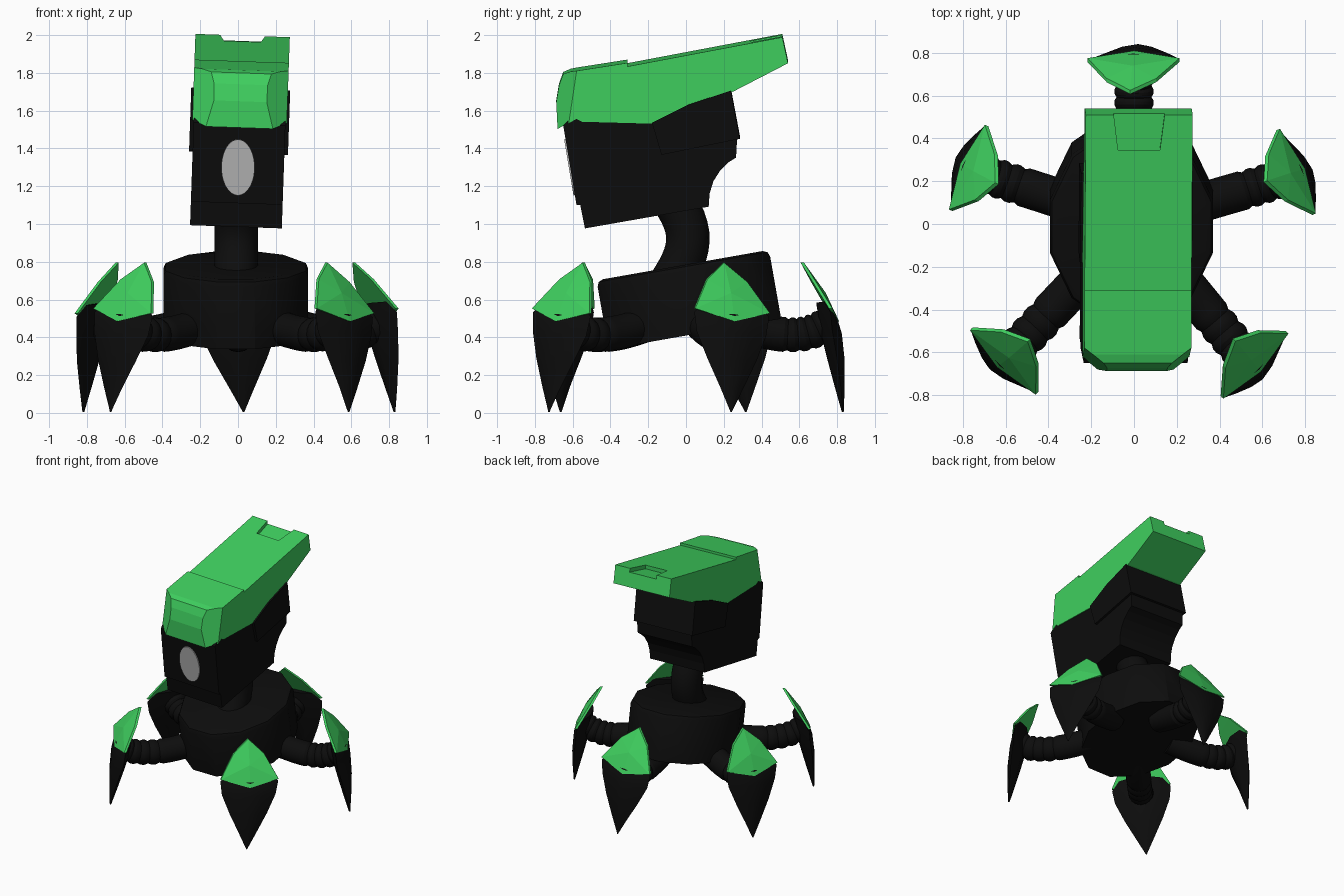
import bpy, bmesh
from math import radians, cos, sin, pi
from mathutils import Vector, Matrix
from mathutils.geometry import interpolate_bezier

if "Cube" in bpy.data.objects:
    bpy.data.objects.remove(bpy.data.objects["Cube"])


def material(name, color):
    m = bpy.data.materials.new(name)
    m.use_nodes = True
    m.diffuse_color = (*color, 1)
    m.node_tree.nodes["Principled BSDF"].inputs["Base Color"].default_value = (*color, 1)
    return m


black = material("matte black", (0.004, 0.004, 0.004))
green = material("bright green", (0.05, 0.63, 0.115))
grey = material("eye grey", (0.5, 0.5, 0.5))

# The head leans slightly to its left
ROLL = Matrix.Translation((0, 0, 1.3)) @ Matrix.Rotation(0.035, 4, 'Y') @ Matrix.Translation((0, 0, -1.3))


def finish(bm, name, mat, matrix=None, smooth=None):
    bmesh.ops.recalc_face_normals(bm, faces=bm.faces)
    if matrix:
        bm.transform(matrix)
    mesh = bpy.data.meshes.new(name)
    bm.to_mesh(mesh)
    bm.free()
    mesh.materials.append(mat)
    obj = bpy.data.objects.new(name, mesh)
    bpy.context.collection.objects.link(obj)
    if smooth:
        bpy.ops.object.select_all(action='DESELECT')
        obj.select_set(True)
        bpy.context.view_layer.objects.active = obj
        bpy.ops.object.shade_smooth_by_angle(angle=radians(smooth))
    return obj


def prism(profile, half):
    """Extrude a side profile of (y, z) points across x."""
    bm = bmesh.new()
    face = bm.faces.new([bm.verts.new((-half, y, z)) for y, z in profile])
    moved = bmesh.ops.extrude_face_region(bm, geom=[face])["geom"]
    bmesh.ops.translate(bm, vec=(2 * half, 0, 0),
                        verts=[v for v in moved if isinstance(v, bmesh.types.BMVert)])
    return bm


def loft(rings):
    """Skin closed rings of points and cap both ends."""
    bm = bmesh.new()
    rows = [[bm.verts.new(p) for p in ring] for ring in rings]
    n = len(rows[0])
    for a, b in zip(rows, rows[1:]):
        for i in range(n):
            j = (i + 1) % n
            bm.faces.new((a[i], a[j], b[j], b[i]))
    bm.faces.new(rows[0])
    bm.faces.new(rows[-1])
    return bm


def tube(path, radii, side, sides=16):
    """Round tube along a path lying in the plane whose normal is side."""
    rings = []
    for i, p in enumerate(path):
        d = (path[min(i + 1, len(path) - 1)] - path[max(i - 1, 0)]).normalized()
        up = d.cross(side)
        rings.append([p + radii[i] * (cos(a) * side + sin(a) * up)
                      for a in (2 * pi * k / sides for k in range(sides))])
    return loft(rings)


# Body: tilted oval drum with a softened top rim
bm = bmesh.new()
bmesh.ops.create_cone(bm, cap_ends=True, segments=12, radius1=1, radius2=1, depth=0.37)
bm.transform(Matrix.Diagonal((0.395, 0.48, 1, 1)) @ Matrix.Rotation(radians(15), 4, 'Z'))
rim = [e for e in bm.edges if all(v.co.z > 0 for v in e.verts)]
bmesh.ops.bevel(bm, geom=rim, offset=0.035, segments=2, affect='EDGES', profile=0.5)
finish(bm, "body", black,
       Matrix.Translation((-0.012, 0.015, 0.6)) @ Matrix.Rotation(radians(10), 4, 'X'), 35)

# Neck: bent tube
neck_path = interpolate_bezier(Vector((-0.01, -0.10, 0.66)), Vector((-0.01, 0.05, 0.88)),
                               Vector((-0.01, 0.05, 0.98)), Vector((-0.01, -0.12, 1.2)), 14)
finish(tube(neck_path, [0.115] * 14, Vector((1, 0, 0))), "neck", black, None, 40)

# Head block with a scooped nape
head = [(-0.65, 1.53), (-0.58, 1.11), (-0.56, 1.11), (-0.535, 0.985), (0.12, 1.10),
        (0.125, 1.17), (0.145, 1.235), (0.18, 1.29), (0.225, 1.335), (0.265, 1.36),
        (0.27, 1.45), (0.22, 1.72), (0.0, 1.67), (-0.2, 1.58), (-0.6, 1.58)]
finish(prism(head, 0.243), "head", black, ROLL)

# Wider collar around the back of the head
collar = [(-0.18, 1.545), (-0.13, 1.375), (0.285, 1.46), (0.237, 1.715), (0.01, 1.64)]
finish(prism(collar, 0.262), "head_collar", black, ROLL)

# Eye: thin oval plate on the face
bm = bmesh.new()
bmesh.ops.create_cone(bm, cap_ends=True, segments=40, radius1=1, radius2=1, depth=0.009)
bm.transform(Matrix.Diagonal((0.088, 0.15, 1, 1)))
finish(bm, "eye", grey,
       Matrix.Translation((0, -0.616, 1.3)) @ Matrix.Rotation(radians(99.5), 4, 'X'))

# Helmet: long swept cap with clipped front corners
helmet_profile = [(-0.68, 1.51), (-0.58, 1.565), (-0.55, 1.55), (-0.18, 1.54), (0.01, 1.635),
                  (0.25, 1.71), (0.54, 1.86), (0.51, 1.998), (-0.31, 1.843), (-0.31, 1.862),
                  (-0.61, 1.815), (-0.65, 1.80), (-0.672, 1.74), (-0.687, 1.65)]
bm = prism(helmet_profile, 0.25)
for s in (-1, 1):
    cut = bmesh.ops.bisect_plane(bm, geom=bm.verts[:] + bm.edges[:] + bm.faces[:],
                                 plane_co=(s * 0.14, -0.687, 1.65),
                                 plane_no=(s * 0.6, -0.8, 0.12), clear_outer=True)
    bmesh.ops.holes_fill(bm, edges=[e for e in bm.edges if e.is_boundary])
helmet = finish(bm, "helmet", green)

# Shallow tapered recess in the rear of the helmet top
bm = bmesh.new()
rings = []
for lift in (-0.03, 0.1):
    rings.append([(x, y, 1.843 + 0.189 * (y + 0.31) + lift)
                  for x, y in ((-0.098, 0.345), (0.098, 0.345), (0.13, 0.6), (-0.13, 0.6))])
bm.free()
cutter = finish(loft(rings), "recess_cutter", green)
cutter.hide_render = True
mod = helmet.modifiers.new("recess", 'BOOLEAN')
mod.operation, mod.object, mod.solver = 'DIFFERENCE', cutter, 'EXACT'
bpy.context.view_layer.update()
carved = bpy.data.meshes.new_from_object(helmet.evaluated_get(bpy.context.evaluated_depsgraph_get()))
helmet.modifiers.clear()
helmet.data = carved
helmet.data.transform(ROLL)
bpy.data.objects.remove(cutter)

# Legs: claw sections as (height, half width, wing, outer and inner reach from the wing line)
claw = [(0.58, 0.16, -0.045, -0.03, -0.085), (0.52, 0.215, -0.01, 0.02, -0.075),
        (0.42, 0.20, 0.0, 0.05, -0.06), (0.28, 0.14, 0.025, 0.065, -0.025),
        (0.13, 0.065, 0.045, 0.065, 0.015), (0.005, 0.004, 0.055, 0.06, 0.05)]
# Armour plate corners as (reach, half width, height)
plate = [(-0.15, 0, 0.795), (-0.095, 0.115, 0.70), (0.0, 0.215, 0.54),
         (0.035, 0, 0.485), (-0.035, 0, 0.635)]
legs = {"back": (0.0, 0.775, 90), "back_right": (-0.78, 0.268, 157),
        "back_left": (0.767, 0.245, 23), "front_right": (-0.615, -0.645, 225.5),
        "front_left": (0.568, -0.666, -45)}


def rolled(r, t, z):
    """Claw point with the slight sideways lean shared by all legs."""
    lean = 0.06
    return Vector((r, t + lean * (z - 0.5), max(0, z - lean * t)))


for name, (x, y, angle) in legs.items():
    place = Matrix.Translation((x, y, 0)) @ Matrix.Rotation(radians(angle), 4, 'Z')

    # Claw
    rings = [[rolled(wing, w, z), rolled(wing * 0.3 + outer * 0.7, w * 0.5, z), rolled(outer, 0, z),
              rolled(wing * 0.3 + outer * 0.7, -w * 0.5, z), rolled(wing, -w, z),
              rolled(inner, -w * 0.35, z), rolled(inner, w * 0.35, z)]
             for z, w, wing, outer, inner in claw]
    finish(loft(rings), name + "_claw", black, place, 40)

    # Green armour plate
    bm = bmesh.new()
    for r, t, z in plate:
        for s in ((-1, 1) if t else (1,)):
            for depth in (0, 0.018):
                bm.verts.new(rolled(r - depth, s * t, z))
    hull = bmesh.ops.convex_hull(bm, input=bm.verts[:])
    bmesh.ops.delete(bm, geom=[v for v in bm.verts if not v.link_faces], context='VERTS')
    finish(bm, name + "_armour", green, place)

    # Arm with ribs toward the claw
    out = Vector((x, y, 0))
    end = place @ Vector((-0.03, 0, 0.47))
    path = interpolate_bezier(out.normalized() * 0.28 + Vector((0, 0, 0.47)),
                              out.normalized() * 0.48 + Vector((0, 0, 0.41)),
                              place @ Vector((-0.16, 0, 0.38)), end, 25)
    radii = [0.092 if i < 12 or i % 3 else 0.082 for i in range(25)]
    finish(tube(path, radii, out.normalized().cross(Vector((0, 0, 1)))), name + "_arm", black, None, 25)
